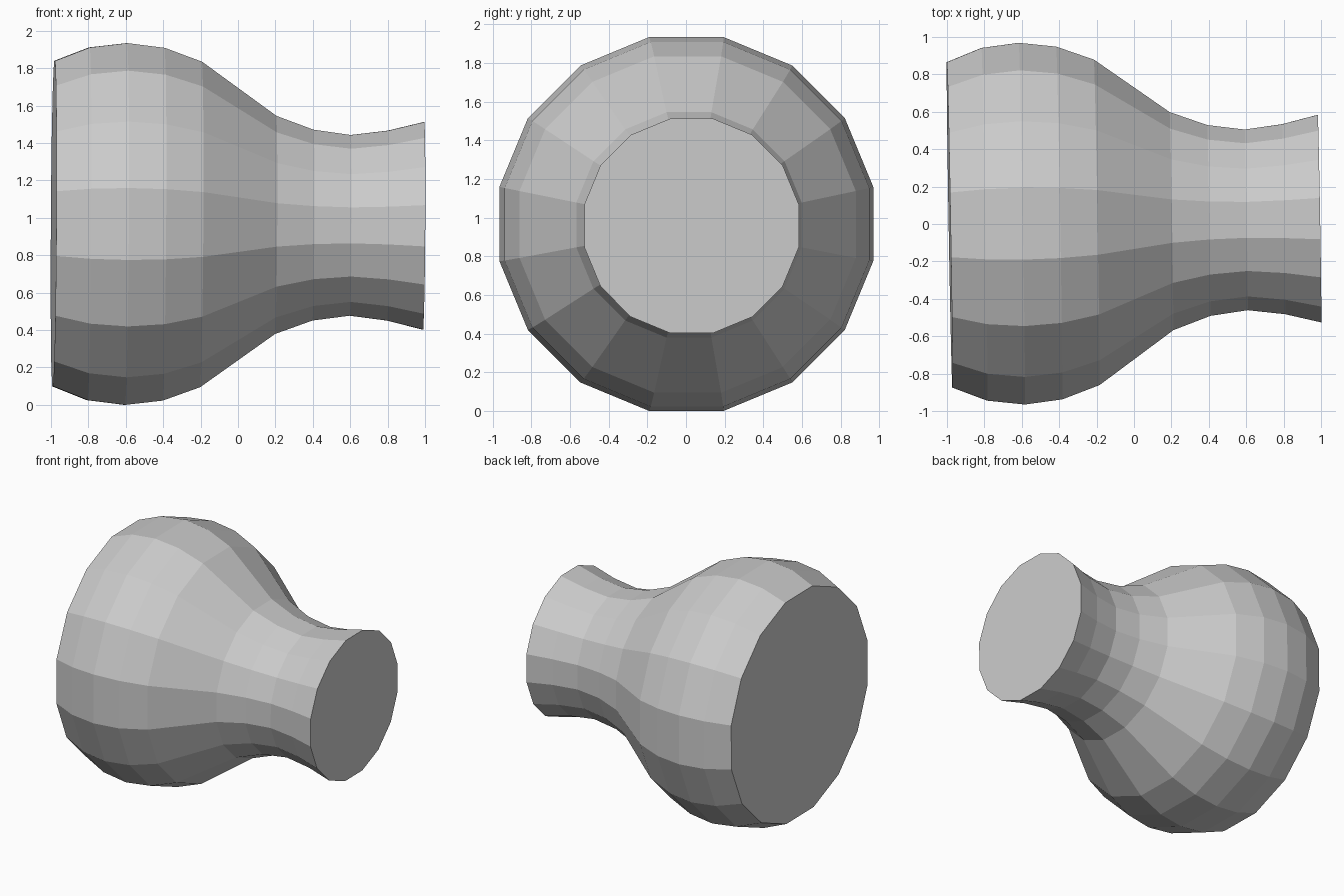
import bpy
import bmesh
from math import cos, sin, pi, tau
from mathutils import Matrix, Vector

cube = bpy.data.objects.get("Cube")
if cube:
    bpy.data.objects.remove(cube, do_unlink=True)

SIDES = 16
# (position along the axis, distance from the axis to the flat of a facet)
PROFILE = [(-0.986, 0.87), (-0.8, 0.943), (-0.6, 0.967), (-0.4, 0.943),
           (-0.2, 0.87), (0.2, 0.583), (0.4, 0.51), (0.6, 0.483),
           (0.8, 0.508), (0.992, 0.555)]

# Faceted bulb and flared neck, spun around the long axis
half = pi / SIDES
bm = bmesh.new()
points = []
for x, apothem in PROFILE:
    radius = apothem / cos(half)
    points.append(bm.verts.new((x, radius * sin(half), radius * cos(half))))
edges = [bm.edges.new(pair) for pair in zip(points, points[1:])]
bmesh.ops.spin(bm, geom=points + edges, cent=(0, 0, 0), axis=(1, 0, 0),
               angle=tau, steps=SIDES, use_duplicate=False)
bmesh.ops.remove_doubles(bm, verts=bm.verts, dist=0.0005)

# Flat end caps
rims = [e for e in bm.edges if e.is_boundary]
bmesh.ops.holes_fill(bm, edges=rims, sides=SIDES)
bmesh.ops.recalc_face_normals(bm, faces=bm.faces)

# Slight tilt of the axis, then lift onto the ground
tilt = Matrix.Rotation(0.017, 4, 'Z') @ Matrix.Rotation(0.006, 4, 'Y')
bm.transform(Matrix.Translation(Vector((0, 0.012, 0.967))) @ tilt)
lowest = min(v.co.z for v in bm.verts)
bmesh.ops.translate(bm, verts=bm.verts, vec=(0, 0, -lowest))

mesh = bpy.data.meshes.new("bulb_body")
bm.to_mesh(mesh)
bm.free()
body = bpy.data.objects.new("bulb_body", mesh)
bpy.context.collection.objects.link(body)
